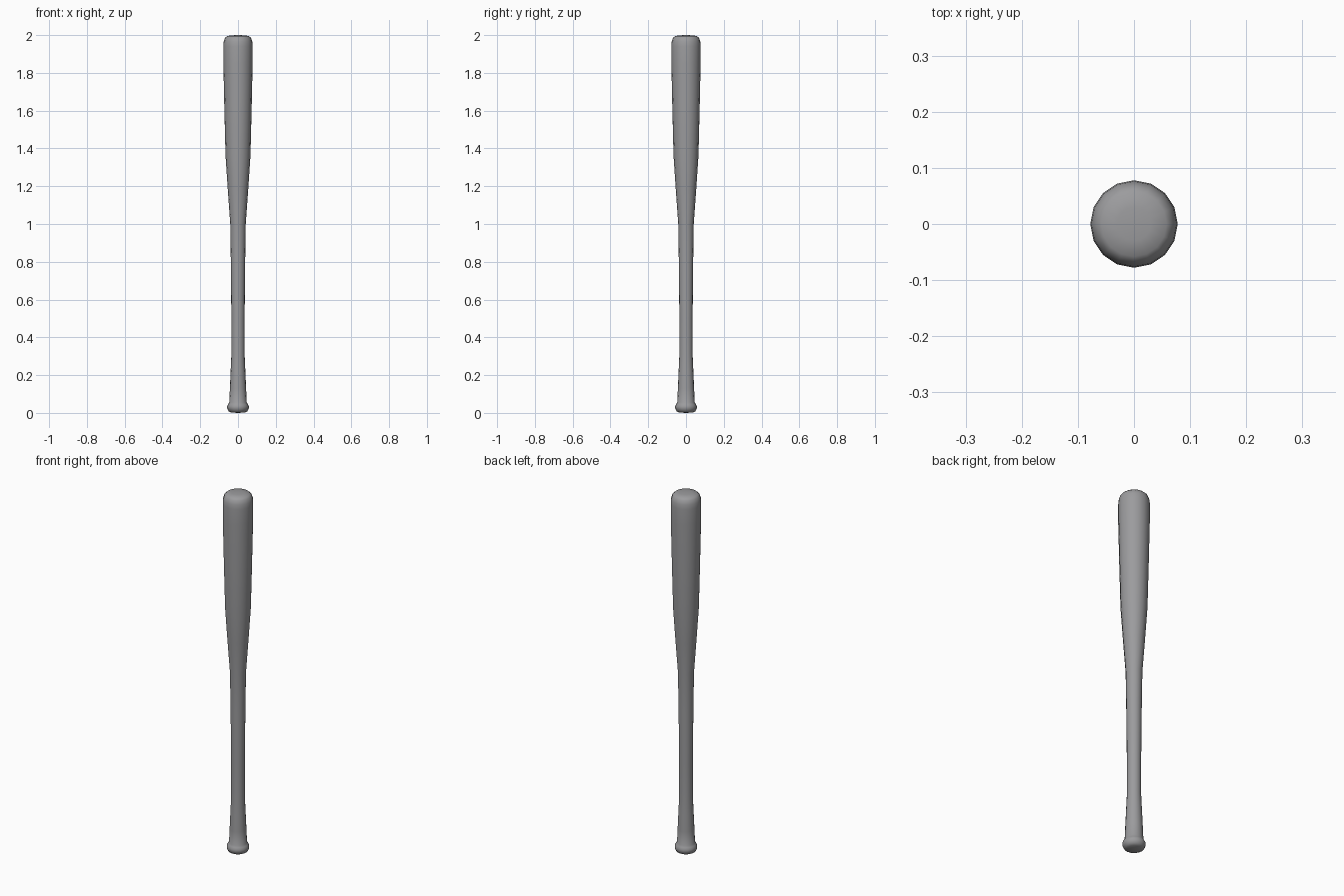
import bpy, bmesh, math

if "Cube" in bpy.data.objects:
    bpy.data.objects.remove(bpy.data.objects["Cube"])

SIDES = 16

# single grey finish
grey = bpy.data.materials.new("grey")
grey.diffuse_color = (0.33, 0.33, 0.34, 1)
grey.use_nodes = True
grey.node_tree.nodes["Principled BSDF"].inputs["Base Color"].default_value = grey.diffuse_color

# bat profile (radius, height): knob, flared handle, taper, barrel, rounded tip
profile = [(0.0, 0.0), (0.036, 0.002), (0.050, 0.009), (0.057, 0.024), (0.057, 0.036),
           (0.052, 0.046), (0.046, 0.056), (0.043, 0.13), (0.039, 0.22), (0.035, 0.31),
           (0.035, 0.5), (0.038, 0.8), (0.041, 1.0), (0.054, 1.18), (0.066, 1.36),
           (0.072, 1.6), (0.0775, 1.85), (0.078, 1.94), (0.076, 1.965), (0.069, 1.985),
           (0.058, 1.995), (0.03, 1.999), (0.0, 2.0)]

bm = bmesh.new()
rings = []
for r, z in profile:
    n = SIDES if r else 1
    rings.append([bm.verts.new((r * math.cos(i * math.tau / n), r * math.sin(i * math.tau / n), z))
                  for i in range(n)])
for a, b in zip(rings, rings[1:]):
    for i in range(SIDES):
        j = (i + 1) % SIDES
        if len(a) == 1:
            bm.faces.new((a[0], b[j], b[i]))
        elif len(b) == 1:
            bm.faces.new((a[i], a[j], b[0]))
        else:
            bm.faces.new((a[i], a[j], b[j], b[i]))
for f in bm.faces:
    f.smooth = True
mesh = bpy.data.meshes.new("bat")
bm.to_mesh(mesh)
bm.free()
mesh.materials.append(grey)
bpy.context.collection.objects.link(bpy.data.objects.new("bat", mesh))
